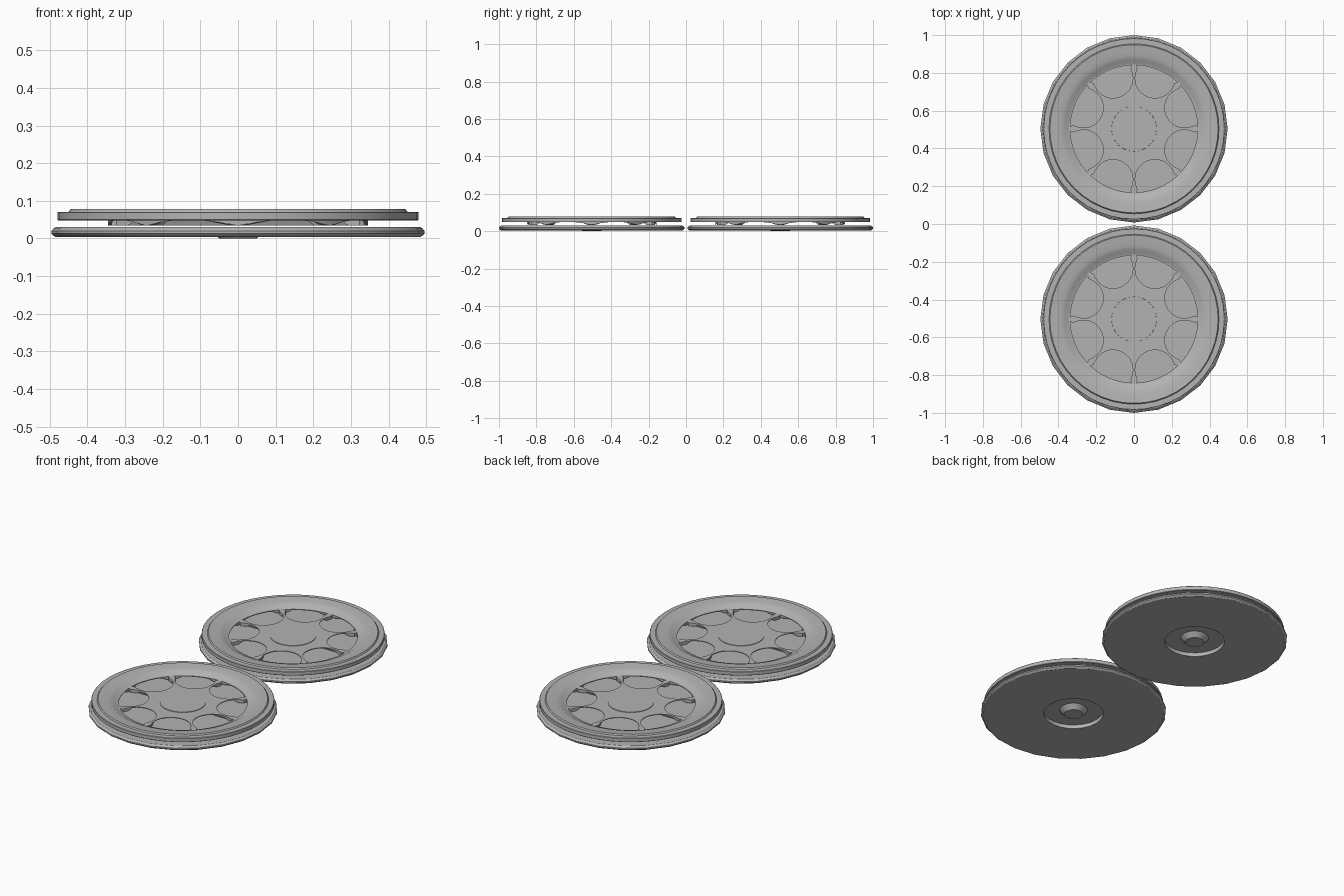
import bpy
import bmesh
import math

cube = bpy.data.objects.get("Cube")
if cube:
    bpy.data.objects.remove(cube, do_unlink=True)

grey = bpy.data.materials.new("brushed_grey")
grey.use_nodes = True
grey.diffuse_color = (0.45, 0.45, 0.45, 1)
grey.node_tree.nodes["Principled BSDF"].inputs["Base Color"].default_value = (0.45, 0.45, 0.45, 1)


def add_object(name, bm):
    bmesh.ops.recalc_face_normals(bm, faces=bm.faces)
    mesh = bpy.data.meshes.new(name)
    bm.to_mesh(mesh)
    bm.free()
    mesh.materials.append(grey)
    obj = bpy.data.objects.new(name, mesh)
    bpy.context.collection.objects.link(obj)
    return obj


def lathe(name, profile, sides, closed=False):
    """Revolve an (r, z) outline, closed or running from axis to axis."""
    bm = bmesh.new()
    verts = [bm.verts.new((0, r, z)) for r, z in profile]
    ends = verts[1:] + verts[:1] if closed else verts[1:]
    edges = [bm.edges.new(pair) for pair in zip(verts, ends)]
    bmesh.ops.spin(bm, geom=verts + edges, cent=(0, 0, 0), axis=(0, 0, 1),
                   angle=math.tau, steps=sides, use_duplicate=False)
    bmesh.ops.remove_doubles(bm, verts=bm.verts, dist=0.0001)
    return add_object(name, bm)


def window_outline(turn):
    """A circular outer edge closed by a rounded inner end."""
    points = []
    outer, half_angle = 0.337, math.radians(20.5)
    for i in range(13):
        a = -half_angle + 2 * half_angle * i / 12
        points.append((outer * math.cos(a), outer * math.sin(a)))
    for i in range(17):
        a = math.pi * i / 16
        points.append((0.305 - 0.12 * abs(math.sin(a)) ** 0.85,
                       0.106 * math.cos(a)))
    c, s = math.cos(turn), math.sin(turn)
    return [(x * c - y * s, x * s + y * c) for x, y in points]


def spoke_plate():
    """A filled disc with eight windows, thickened under the spoke ends."""
    curve = bpy.data.curves.new("spoke_outline", "CURVE")
    curve.dimensions = "2D"
    curve.fill_mode = "BOTH"
    curve.extrude = 0.002
    rim = [(0.345 * math.cos(math.tau * i / 48), 0.345 * math.sin(math.tau * i / 48))
           for i in range(48)]
    for outline in [rim] + [window_outline(math.radians(22.5 + 45 * k)) for k in range(8)]:
        spline = curve.splines.new("POLY")
        spline.points.add(len(outline) - 1)
        for point, (x, y) in zip(spline.points, outline):
            point.co = (x, y, 0, 1)
        spline.use_cyclic_u = True
    helper = bpy.data.objects.new("spoke_outline", curve)
    bpy.context.collection.objects.link(helper)
    bpy.context.view_layer.update()
    graph = bpy.context.evaluated_depsgraph_get()
    filled = bpy.data.meshes.new_from_object(helper.evaluated_get(graph))
    bm = bmesh.new()
    bm.from_mesh(filled)
    bpy.data.objects.remove(helper, do_unlink=True)
    bpy.data.meshes.remove(filled)
    bmesh.ops.remove_doubles(bm, verts=bm.verts, dist=0.0001)
    for v in bm.verts:
        angle = math.degrees(math.atan2(v.co.y, v.co.x)) % 45
        off_spoke = min(angle, 45 - angle)
        drop = 0
        if v.co.z < 0 and v.co.xy.length > 0.28:
            drop = 0.014 * min(1, max(0, 1.8 - off_spoke / 5.3))
        v.co.z += 0.05 - drop
    return add_object("spoke_plate", bm)


def smooth(obj):
    bpy.ops.object.select_all(action="DESELECT")
    obj.select_set(True)
    bpy.context.view_layer.objects.active = obj
    bpy.ops.object.shade_smooth_by_angle(angle=math.radians(30))


parts = [
    # Backing disc: rounded edge, with a round pit and a tapered boss underneath
    lathe("back_disc", [
        (0, 0.03), (0.485, 0.03), (0.491, 0.026), (0.496, 0.02), (0.496, 0.013),
        (0.491, 0.008), (0.485, 0.004), (0.16, 0.004), (0.16, 0.026),
        (0.075, 0.026), (0.05, 0), (0, 0)], 24),
    # Rim of the cover: stepped outside, dished inside
    lathe("cover_rim", [
        (0.342, 0.052), (0.355, 0.057), (0.37, 0.066), (0.385, 0.071),
        (0.41, 0.074), (0.445, 0.078), (0.45, 0.071), (0.478, 0.071),
        (0.48, 0.069), (0.48, 0.05), (0.478, 0.048), (0.342, 0.048)], 48, closed=True),
    # Spokes and the round cap in the middle
    spoke_plate(),
    lathe("hub_cap", [(0, 0.055), (0.119, 0.055), (0.12, 0.049), (0, 0.049)], 32),
]

# Front wheel, then an identical one behind it
for part in parts:
    smooth(part)
    twin = part.copy()
    bpy.context.collection.objects.link(twin)
    twin.name = "rear_" + part.name
    part.name = "front_" + part.name
    twin.location.y = 0.504
    part.location.y = -0.504
